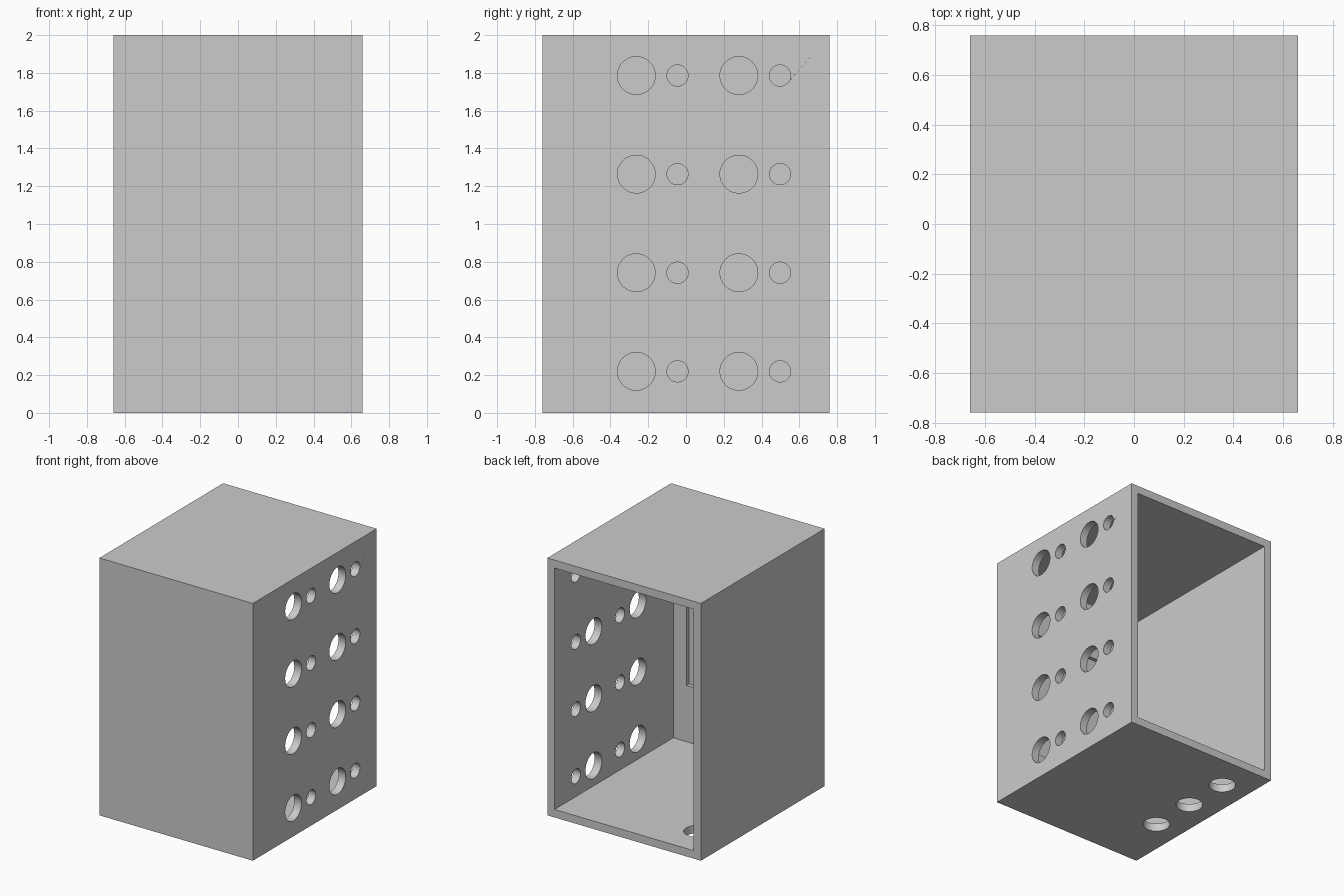
import bpy
import bmesh
import math
from mathutils import Vector

if "Cube" in bpy.data.objects:
    bpy.data.objects.remove(bpy.data.objects["Cube"])

X, Y, H = 0.66, 0.76, 2.0   # outer half width, half depth, full height
T = 0.062                   # wall thickness
RECESS = 0.03               # depth of the pocket inside the front wall
SEGMENTS = 48

grey = bpy.data.materials.new("plain grey")
grey.use_nodes = True
colour = (0.6, 0.6, 0.6, 1)
grey.diffuse_color = colour
grey.node_tree.nodes["Principled BSDF"].inputs["Base Color"].default_value = colour

bm = bmesh.new()


def rect(u0, u1, v0, v1):
    return [(u0, v0), (u1, v0), (u1, v1), (u0, v1)]


def circle(u, v, radius):
    steps = [math.tau * i / SEGMENTS for i in range(SEGMENTS)]
    return [(u + radius * math.cos(a), v + radius * math.sin(a)) for a in steps]


def place(outline, axis, position):
    """New vertices for a 2D outline in the plane across an axis."""
    verts = []
    for point in outline:
        co = list(point)
        co.insert(axis, position)
        verts.append(bm.verts.new(co))
    return verts


def sheet(axis, position, outline, holes=()):
    """Flat face with holes."""
    edges = []
    for loop in (outline, *holes):
        verts = place(loop, axis, position)
        edges += [bm.edges.new((verts[i - 1], verts[i])) for i in range(len(verts))]
    normal = Vector((0, 0, 0))
    normal[axis] = 1
    bmesh.ops.triangle_fill(bm, edges=edges, normal=normal)


def tube(axis, start, end, outline):
    """Walls that join two copies of an outline."""
    a, b = place(outline, axis, start), place(outline, axis, end)
    for i in range(len(a)):
        bm.faces.new((a[i - 1], a[i], b[i], b[i - 1]))


# Outlines of the holes: four rows of large and small pairs, and three in the floor
side_holes = [circle(y + offset, 0.22 + row * 0.522, radius)
              for row in range(4)
              for y in (-0.263, 0.28)
              for offset, radius in ((0, 0.1), (0.218, 0.056))]
floor_holes = [circle(-0.433, -0.263 + i * 0.371, 0.097) for i in range(3)]

# Outer and inner skins: both side walls, floor and roof
for inset in (0, T):
    x, front, low, high = X - inset, -Y + inset, inset, H - inset
    sheet(0, x, rect(front, Y, low, high), side_holes)
    sheet(0, -x, rect(front, Y, low, high))
    sheet(2, low, rect(-x, x, front, Y), floor_holes)
    sheet(2, high, rect(-x, x, front, Y))

# Front wall with its inner pocket
outer = rect(-X, X, 0, H)
inner = rect(-X + T, X - T, T, H - T)
pocket = rect(-0.486, 0.486, 0.5, 1.5)
sheet(1, -Y, outer)
sheet(1, -Y + T, inner, [pocket])
tube(1, -Y + T, -Y + T - RECESS, pocket)
sheet(1, -Y + T - RECESS, pocket)

# Rim round the open back
sheet(1, Y, outer, [inner])

# Walls of the holes
for hole in side_holes:
    tube(0, X - T, X, hole)
for hole in floor_holes:
    tube(2, 0, T, hole)

# Join the skins, then smooth the round walls and keep the rims sharp
bmesh.ops.remove_doubles(bm, verts=bm.verts[:], dist=0.0001)
bmesh.ops.recalc_face_normals(bm, faces=bm.faces[:])
for face in bm.faces:
    face.smooth = True
for edge in bm.edges:
    edge.smooth = edge.calc_face_angle(math.pi) < math.radians(30)

mesh = bpy.data.meshes.new("case")
bm.to_mesh(mesh)
bm.free()
mesh.materials.append(grey)
case = bpy.data.objects.new("case", mesh)
bpy.context.scene.collection.objects.link(case)
